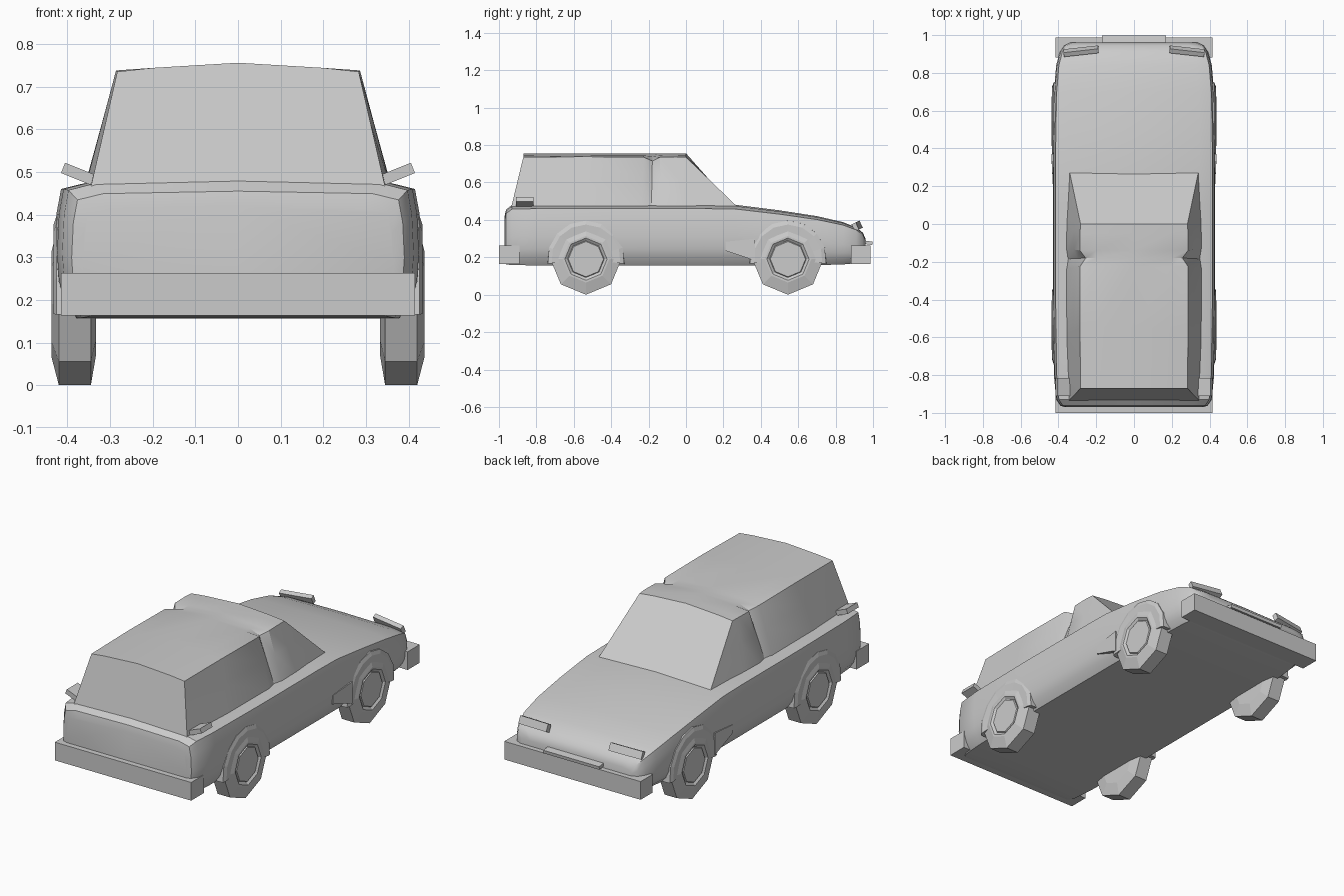
import bpy, bmesh
from math import sin, cos, pi, radians
from mathutils import Matrix, Vector

if "Cube" in bpy.data.objects:
    bpy.data.objects.remove(bpy.data.objects["Cube"])


def finish(name, bm, smooth=None):
    bmesh.ops.recalc_face_normals(bm, faces=bm.faces)
    me = bpy.data.meshes.new(name)
    bm.to_mesh(me)
    bm.free()
    ob = bpy.data.objects.new(name, me)
    bpy.context.collection.objects.link(ob)
    if smooth:
        bpy.ops.object.select_all(action='DESELECT')
        ob.select_set(True)
        bpy.context.view_layer.objects.active = ob
        bpy.ops.object.shade_smooth_by_angle(angle=radians(smooth))
    return ob


def loft(name, rings, smooth=None, closed=False):
    """Skin a list of equal-length rings; cap the ends unless closed."""
    bm = bmesh.new()
    vs = [[bm.verts.new(p) for p in r] for r in rings]
    n = len(vs[0])
    pairs = list(zip(vs, vs[1:])) + ([(vs[-1], vs[0])] if closed else [])
    for a, b in pairs:
        for i in range(n):
            j = (i + 1) % n
            bm.faces.new((a[i], a[j], b[j], b[i]))
    if not closed:
        bm.faces.new(vs[0])
        bm.faces.new(vs[-1])
    return finish(name, bm, smooth)


def mirrored(half):
    """Half section from bottom centre to top centre -> full ring."""
    return half + [(-x, y, z) for x, y, z in reversed(half[1:-1])]


def box(name, center, size, rot=(0, 0, 0)):
    bm = bmesh.new()
    m = Matrix.Translation(center)
    for a, ax in zip(rot, 'XYZ'):
        m = m @ Matrix.Rotation(radians(a), 4, ax)
    bmesh.ops.create_cube(bm, size=1, matrix=m @ Matrix.Diagonal((*size, 1)))
    return finish(name, bm)


# Lower body: cross-sections along y (y, half width, top z, bottom z)
stations = [(-0.97, 0.365, 0.42, 0.17), (-0.962, 0.39, 0.455, 0.162), (-0.93, 0.412, 0.48, 0.158),
            (-0.8, 0.424, 0.483, 0.157), (-0.4, 0.43, 0.483, 0.157), (0.1, 0.43, 0.483, 0.157),
            (0.27, 0.43, 0.48, 0.157), (0.5, 0.429, 0.451, 0.157), (0.7, 0.424, 0.42, 0.158),
            (0.84, 0.412, 0.388, 0.162), (0.91, 0.393, 0.36, 0.168), (0.945, 0.37, 0.332, 0.172),
            (0.96, 0.34, 0.30, 0.175)]
rings = []
for y, w, t, b in stations:
    h = t - b
    rings.append(mirrored([(0, y, b), (w * 0.89, y, b), (w * 0.955, y, b + h * 0.12),
                           (w * 0.99, y, b + h * 0.27), (w, y, b + h * 0.47),
                           (w * 0.99, y, b + h * 0.75), (w * 0.965, y, b + h * 0.93),
                           (w * 0.81, y, b + h * 0.98), (0, y, t)]))
loft("lower_body", rings, 35)

# Cabin with a small dent in the roof edge at the middle pillar
# (base y, base x, roof y, roof edge x, roof edge z)
cabin = [(0.28, 0.342, 0.0, 0.283, 0.735), (0.0, 0.358, -0.05, 0.286, 0.737),
         (-0.13, 0.36, -0.14, 0.286, 0.735), (-0.185, 0.352, -0.18, 0.256, 0.715),
         (-0.24, 0.36, -0.225, 0.286, 0.735), (-0.6, 0.358, -0.55, 0.286, 0.738),
         (-0.935, 0.345, -0.87, 0.283, 0.735)]
rings = []
for by, bx, ry, rx, rz in cabin:
    dent = 0.012 if rx < 0.26 else 0
    ym = by * 0.45 + ry * 0.55
    rings.append(mirrored([(0, by, 0.46), (bx, by, 0.465),
                           (bx * 0.45 + rx * 0.55, ym, 0.465 * 0.45 + rz * 0.55),
                           (rx, ry, rz), (0.2, ry, 0.744 - dent / 3), (0, ry, 0.756)]))
loft("cabin", rings, 32)

# Bumpers and rear plate
box("front_bumper", (0, -0.945, 0.213), (0.83, 0.11, 0.1))
box("rear_bumper", (0, 0.935, 0.213), (0.83, 0.105, 0.1))
box("plate", (0, 0.972, 0.278), (0.34, 0.05, 0.018), (-8, 0, 0))


def octagon(x, y, r, n=8, z=0.19):
    return [(x, y + r * sin(2 * pi * i / n), z - r * cos(2 * pi * i / n)) for i in range(n)]


for s, side in ((1, "right"), (-1, "left")):
    for y, end in ((-0.535, "front"), (0.545, "rear")):
        # Eight-sided tyre with recessed hub
        prof = [(0.333, 0.0001), (0.333, 0.12), (0.345, 0.19), (0.42, 0.19), (0.437, 0.125),
                (0.437, 0.113), (0.426, 0.098), (0.432, 0.094), (0.432, 0.0001)]
        loft(f"{end}_{side}_wheel", [octagon(s * x, y, r) for x, r in prof])

        # Wheel arch band around the upper half
        arc = []
        for i in range(9):
            a = -0.12 + i * (pi + 0.24) / 8
            c, d = cos(a), sin(a)
            arc.append([(s * x, y + r * c, max(0.157, 0.19 + r * d)) for x, r in
                        ((0.36, 0.135), (0.36, 0.208), (0.426, 0.206), (0.433, 0.185), (0.43, 0.135))])
        loft(f"{end}_{side}_arch", arc)

    # Angled scoop beside the rear wheel arch
    side_pts = [(0.21, 0.235), (0.21, 0.283), (0.37, 0.30), (0.37, 0.18), (0.33, 0.195)]
    loft(f"{side}_side_scoop",
         [[(s * 0.38, y, z) for y, z in side_pts],
          [(s * (0.437 - 0.05 * max(0, 0.35 - y)), y, z) for y, z in side_pts]])

    # Slim lamps on the sloping nose and winged lamps on the shoulders
    box(f"{side}_nose_lamp", (s * 0.28, 0.915, 0.367), (0.185, 0.025, 0.042), (25, 0, -s * 7))
    box(f"{side}_shoulder_lamp", (s * 0.374, -0.862, 0.495), (0.078, 0.095, 0.026), (0, -s * 22, 0))
